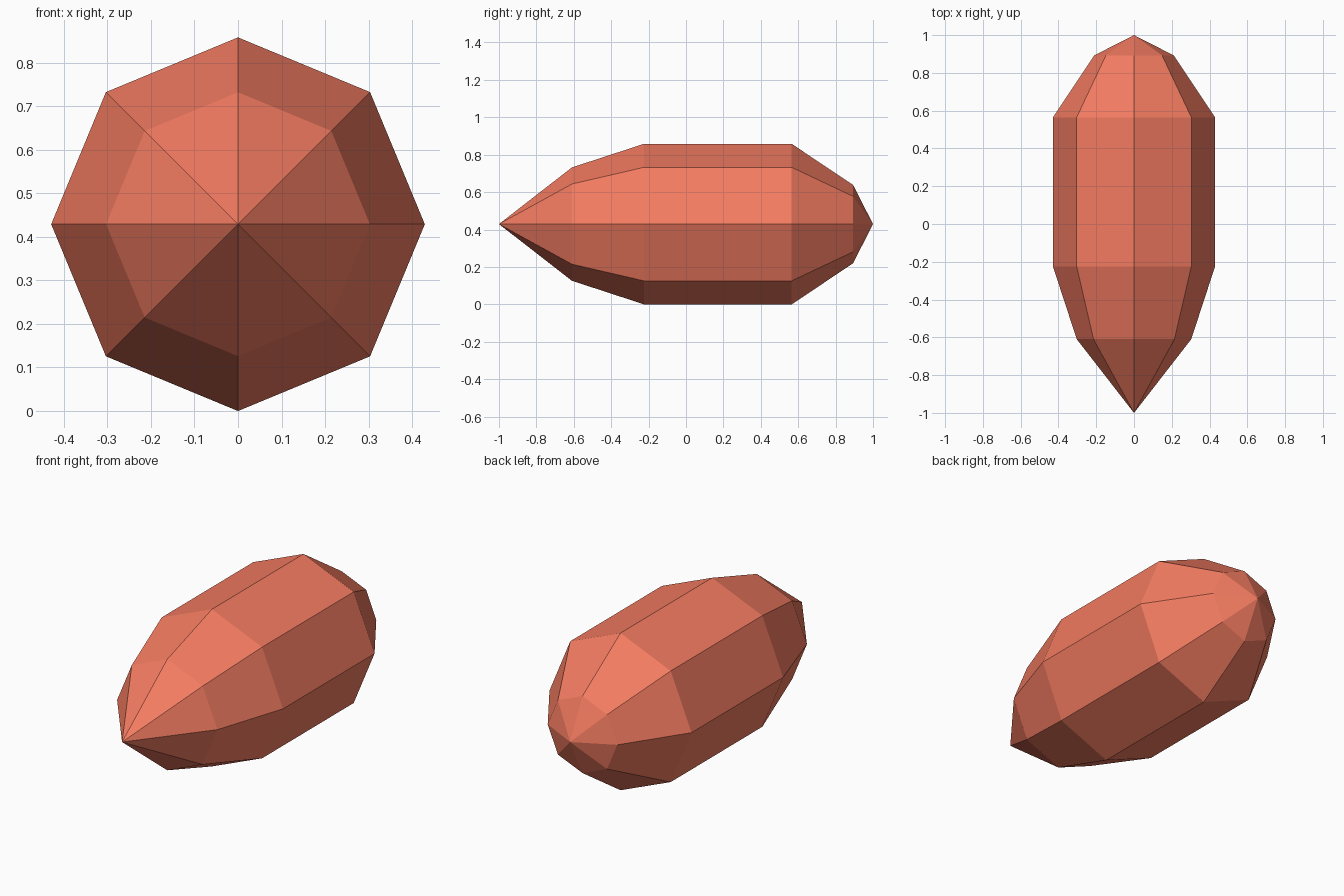
import bpy, bmesh
from math import sin, cos, pi

if "Cube" in bpy.data.objects:
    bpy.data.objects.remove(bpy.data.objects["Cube"])

SIDES = 8
CENTRE_Z = 0.429
# (y, radius) from the pointed front to the blunt back
PROFILE = [(-1, 0), (-0.61, 0.303), (-0.225, 0.429), (0.565, 0.429), (0.893, 0.21), (1, 0)]

# Eight-sided capsule: rings along y, closed by a point at each end
bm = bmesh.new()
rings = []
for y, r in PROFILE:
    n = SIDES if r else 1
    rings.append([bm.verts.new((r * cos(2 * pi * i / SIDES), y, CENTRE_Z + r * sin(2 * pi * i / SIDES)))
                  for i in range(n)])
for a, b in zip(rings, rings[1:]):
    for i in range(SIDES):
        j = (i + 1) % SIDES
        corners = [a[i % len(a)], a[j % len(a)], b[j % len(b)], b[i % len(b)]]
        bm.faces.new(list(dict.fromkeys(corners)))
bmesh.ops.recalc_face_normals(bm, faces=bm.faces)

mesh = bpy.data.meshes.new("faceted_capsule")
bm.to_mesh(mesh)
bm.free()
body = bpy.data.objects.new("faceted_capsule", mesh)
bpy.context.collection.objects.link(body)

# Coral colour
coral = bpy.data.materials.new("coral")
coral.diffuse_color = (0.9, 0.2, 0.12, 1)
coral.use_nodes = True
coral.node_tree.nodes["Principled BSDF"].inputs["Base Color"].default_value = coral.diffuse_color
mesh.materials.append(coral)
